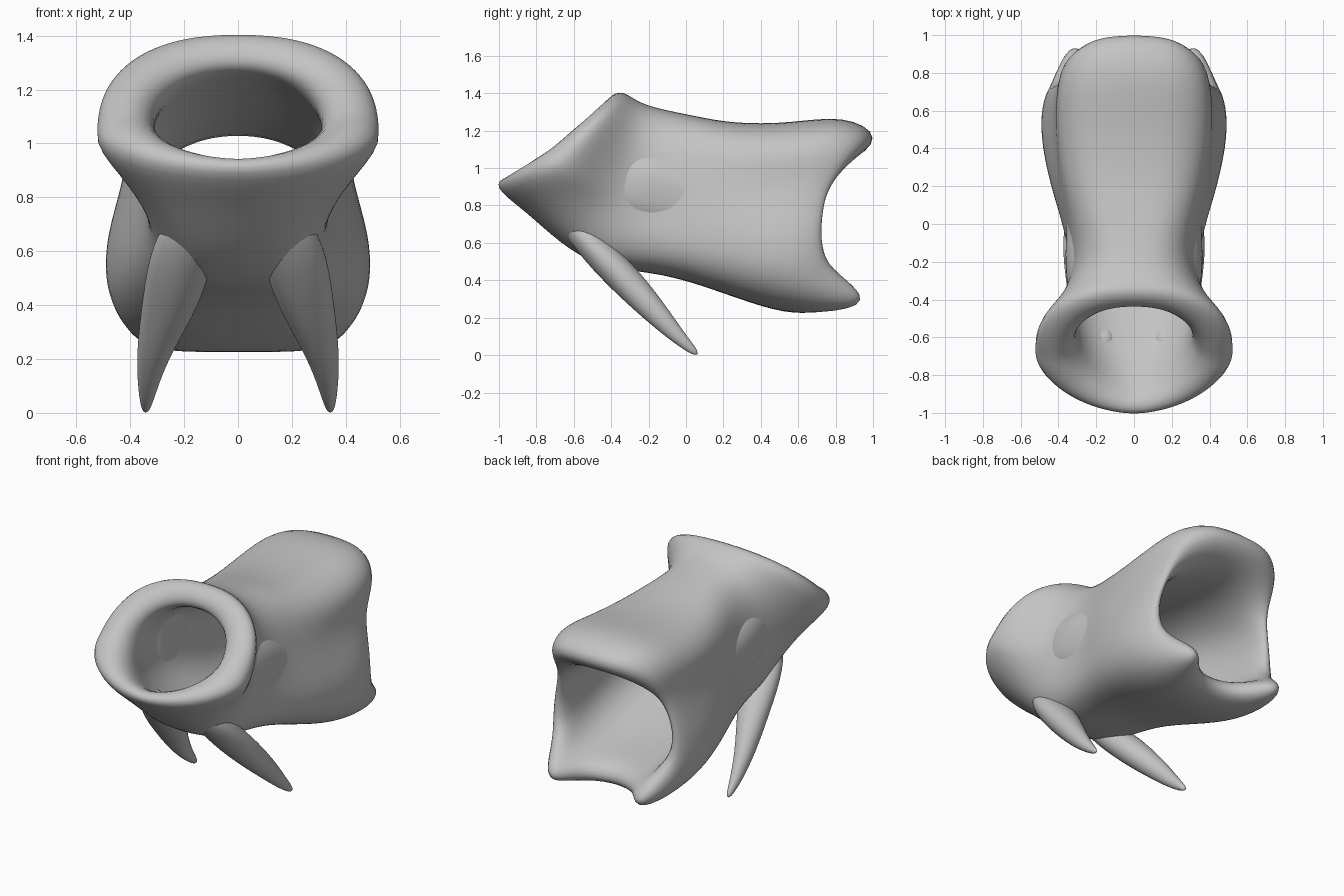
import bpy, bmesh, math
from mathutils import Vector

cube = bpy.data.objects.get("Cube")
if cube:
    bpy.data.objects.remove(cube, do_unlink=True)

grey = bpy.data.materials.new("plain grey")
grey.use_nodes = True
COLOUR = (0.55, 0.55, 0.55, 1)
grey.diffuse_color = COLOUR
bsdf = next(n for n in grey.node_tree.nodes if n.type == 'BSDF_PRINCIPLED')
bsdf.inputs["Base Color"].default_value = COLOUR
bsdf.inputs["Roughness"].default_value = 0.6


def loft(name, rings, closed):
    """Skin a list of point rings into a smooth subdivided object."""
    bm = bmesh.new()
    loops = [[bm.verts.new(p) for p in ring] for ring in rings]
    pairs = list(zip(loops, loops[1:]))
    if closed:
        pairs.append((loops[-1], loops[0]))
    else:
        bm.faces.new(loops[0])
        bm.faces.new(loops[-1])
    for a, b in pairs:
        for i in range(len(a)):
            j = (i + 1) % len(a)
            bm.faces.new((a[i], a[j], b[j], b[i]))
    bmesh.ops.recalc_face_normals(bm, faces=bm.faces)
    for f in bm.faces:
        f.smooth = True
    mesh = bpy.data.meshes.new(name)
    bm.to_mesh(mesh)
    bm.free()
    mesh.materials.append(grey)
    obj = bpy.data.objects.new(name, mesh)
    bpy.context.collection.objects.link(obj)
    sub = obj.modifiers.new("Smooth", 'SUBSURF')
    sub.levels = sub.render_levels = 2


def circle(count):
    return [2 * math.pi * k / count for k in range(count)]


def power(value, p):
    return math.copysign(abs(value) ** p, value)


def bell(value, centre, spread):
    return math.exp(-((value - centre) / spread) ** 2)


def section(width, top, side, bottom, inner):
    """Tilted rounded loop through top, side and bottom (y, z) points."""
    mid_y, mid_z = side
    # rounder at the mouth, boxier along the body
    p_up = .95 if inner else .65 - .3 * min(mid_y, 0)
    p_low = (.75 if inner else .65) + 1.2 * max(0, -.3 - mid_y)
    # the rear rim bows back and has two lobes at its lower corners
    rear = max(0, mid_y - .4) / .34
    bow = 1 + 1.3 * rear
    lobe = .26 * rear ** 2
    # the flank is grooved below the shoulder
    groove = 0 if inner else .16 * bell(mid_y, .5, .4)
    ring = []
    for a in circle(32):
        upper = math.sin(a) > 0
        p = p_up if upper else p_low
        u, v = power(math.cos(a), p), power(math.sin(a), p)
        end_y, end_z = top if upper else bottom
        y = mid_y + (end_y - mid_y) * abs(v) ** (bow if upper else 1)
        z = mid_z + (end_z - mid_z) * abs(v)
        u *= 1 - groove * bell(v, .42, .3)
        below = math.atan2(-math.sin(a), abs(math.cos(a)))
        bump = lobe * bell(below, .9, .4)
        ring.append((width * u, y + bump, z - bump / 4))
    return ring


# Each row: half width, then the top, side and bottom points of the loop
OUTER_SKIN = [
    (.41, (-.43, 1.37), (-.74, 1.13), (-.97, .96)),
    (.57, (-.35, 1.42), (-.69, 1.04), (-1.04, .9)),
    (.46, (-.29, 1.38), (-.55, .93), (-.86, .77)),
    (.35, (-.22, 1.34), (-.38, .86), (-.68, .6)),
    (.33, (-.1, 1.31), (-.2, .8), (-.46, .46)),
    (.37, (.05, 1.28), (0, .74), (-.12, .44)),
    (.45, (.25, 1.24), (.2, .68), (.2, .33)),
    (.51, (.55, 1.24), (.48, .65), (.48, .23)),
    (.49, (.85, 1.29), (.66, .66), (.66, .22)),
    (.44, (1.07, 1.17), (.74, .7), (.74, .28)),
]
INNER_SKIN = [
    (.37, (.87, 1.01), (.69, .7), (.68, .39)),
    (.38, (.5, 1.04), (.45, .7), (.45, .4)),
    (.35, (.1, 1.12), (0, .87), (0, .54)),
    (.375, (-.12, 1.18), (-.21, .93), (-.35, .63)),
    (.33, (-.32, 1.24), (-.45, .98), (-.68, .76)),
    (.29, (-.45, 1.27), (-.63, 1.09), (-.87, .91)),
]
body_rings = [section(*row, inner=False) for row in OUTER_SKIN]
body_rings += [section(*row, inner=True) for row in INNER_SKIN]
loft("hollow_body", body_rings, closed=True)

# Tapering swept-back legs: centre, half width and half depth
LEG = [
    ((.16, -.66, .77), .07, .06),
    ((.2, -.54, .62), .13, .085),
    ((.245, -.34, .42), .115, .095),
    ((.315, -.16, .226), .065, .07),
    ((.337, -.03, .085), .036, .04),
    ((.343, .065, 0), .014, .016),
]
depth_axis = Vector((0, .65, .76))
for mirror, label in ((1, "left"), (-1, "right")):
    leg_rings = []
    for (x, y, z), wide, deep in LEG:
        centre = Vector((mirror * x, y, z))
        leg_rings.append([
            centre + Vector((wide * math.cos(a), 0, 0))
            + depth_axis * deep * math.sin(a) for a in circle(12)])
    loft(label + "_leg", leg_rings, closed=False)
